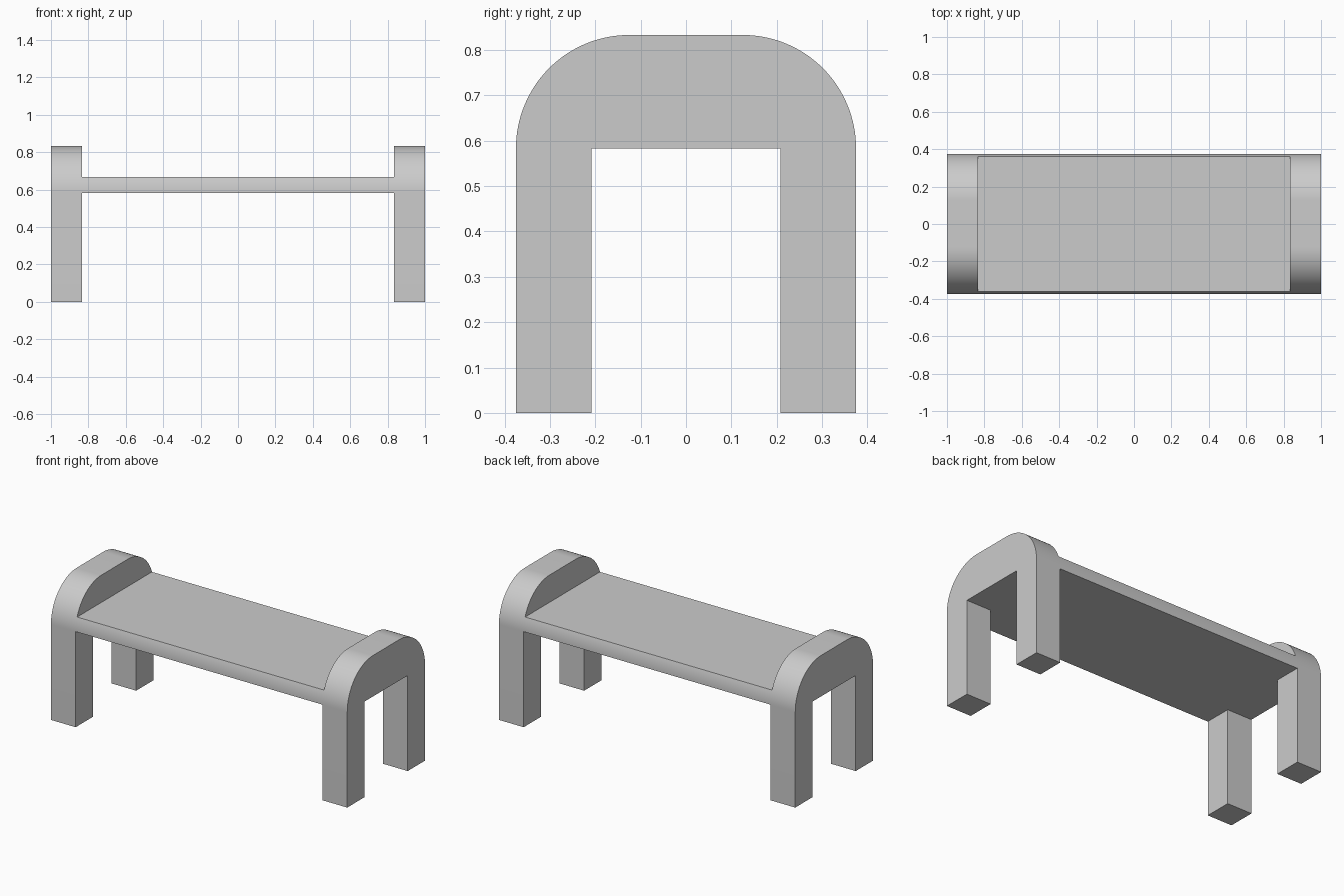
import bpy, bmesh, math

cube = bpy.data.objects.get("Cube")
if cube:
    bpy.data.objects.remove(cube, do_unlink=True)

HALF_LENGTH, FRAME_X = 1.0, 0.8333
HALF_DEPTH, LEG_Y = 0.375, 0.2083
UNDERSIDE, SEAT_TOP, RADIUS = 0.5833, 0.6667, 0.25

grey = bpy.data.materials.new("light grey")
grey.use_nodes = True
colour = (0.6, 0.6, 0.6, 1)
grey.diffuse_color = colour
grey.node_tree.nodes["Principled BSDF"].inputs["Base Color"].default_value = colour


def arc(end_angle, steps):
    """Rounded shoulder on the +y side, from its spring line upwards."""
    angles = [end_angle * i / steps for i in range(steps + 1)]
    return [(HALF_DEPTH - RADIUS + RADIUS * math.cos(a),
             UNDERSIDE + RADIUS * math.sin(a)) for a in angles]


def extrude_profile(name, half_profile, x0, x1):
    """Mirror a half profile across y = 0 and extrude it along x."""
    profile = half_profile + [(-y, z) for y, z in reversed(half_profile)]
    bm = bmesh.new()
    face = bm.faces.new([bm.verts.new((x0, y, z)) for y, z in profile])
    new = bmesh.ops.extrude_face_region(bm, geom=[face])["geom"]
    bmesh.ops.translate(bm, vec=(x1 - x0, 0, 0),
                        verts=[v for v in new if isinstance(v, bmesh.types.BMVert)])
    bmesh.ops.recalc_face_normals(bm, faces=bm.faces)
    mesh = bpy.data.meshes.new(name)
    bm.to_mesh(mesh)
    bm.free()
    mesh.materials.append(grey)
    obj = bpy.data.objects.new(name, mesh)
    bpy.context.collection.objects.link(obj)
    bpy.ops.object.select_all(action="DESELECT")
    obj.select_set(True)
    bpy.context.view_layer.objects.active = obj
    bpy.ops.object.shade_smooth_by_angle(angle=math.radians(15))


# Arched end frames, each with two legs
arch = [(LEG_Y, UNDERSIDE), (LEG_Y, 0), (HALF_DEPTH, 0)] + arc(math.pi / 2, 32)
extrude_profile("left_end_frame", arch, FRAME_X, HALF_LENGTH)
extrude_profile("right_end_frame", arch, -HALF_LENGTH, -FRAME_X)

# Seat slab, its long edges following the curve of the frames
seat = arc(math.asin((SEAT_TOP - UNDERSIDE) / RADIUS), 7)
extrude_profile("seat", seat, -FRAME_X, FRAME_X)
